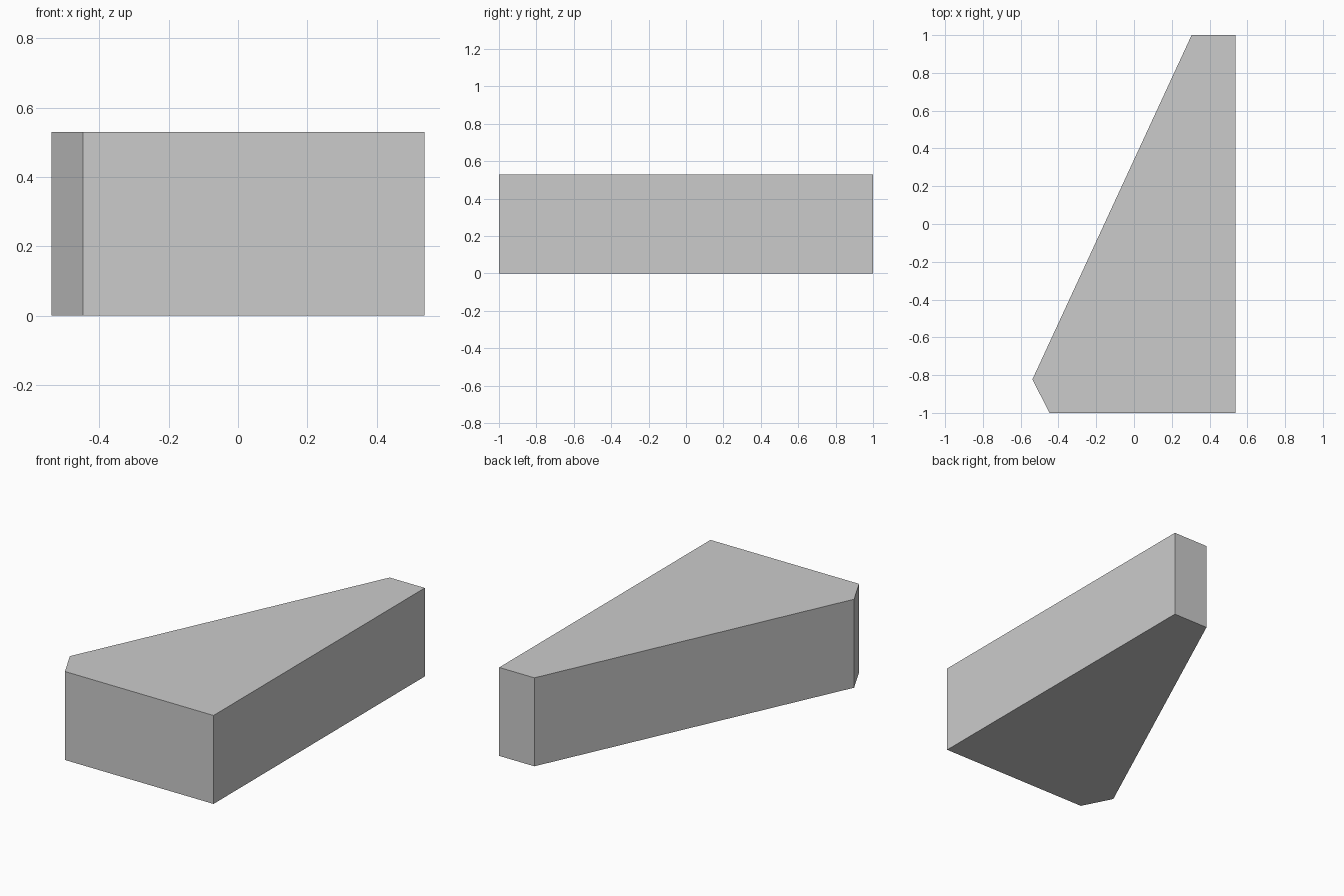
import bpy, bmesh

if "Cube" in bpy.data.objects:
    bpy.data.objects.remove(bpy.data.objects["Cube"])

# Outline of the wedge seen from above, counter-clockwise
OUTLINE = [(-0.447, -1.0), (0.538, -1.0), (0.538, 1.0), (0.305, 1.0), (-0.538, -0.823)]
HEIGHT = 0.53


def extrude_profile(name, outline, height):
    bm = bmesh.new()
    base = bm.faces.new([bm.verts.new((x, y, 0)) for x, y in outline])
    result = bmesh.ops.extrude_face_region(bm, geom=[base], use_keep_orig=True)
    top = [g for g in result["geom"] if isinstance(g, bmesh.types.BMVert)]
    bmesh.ops.translate(bm, verts=top, vec=(0, 0, height))
    bmesh.ops.recalc_face_normals(bm, faces=bm.faces)
    mesh = bpy.data.meshes.new(name)
    bm.to_mesh(mesh)
    bm.free()
    obj = bpy.data.objects.new(name, mesh)
    bpy.context.collection.objects.link(obj)
    return obj


# Solid tapered block with a clipped corner
extrude_profile("wedge_block", OUTLINE, HEIGHT)
